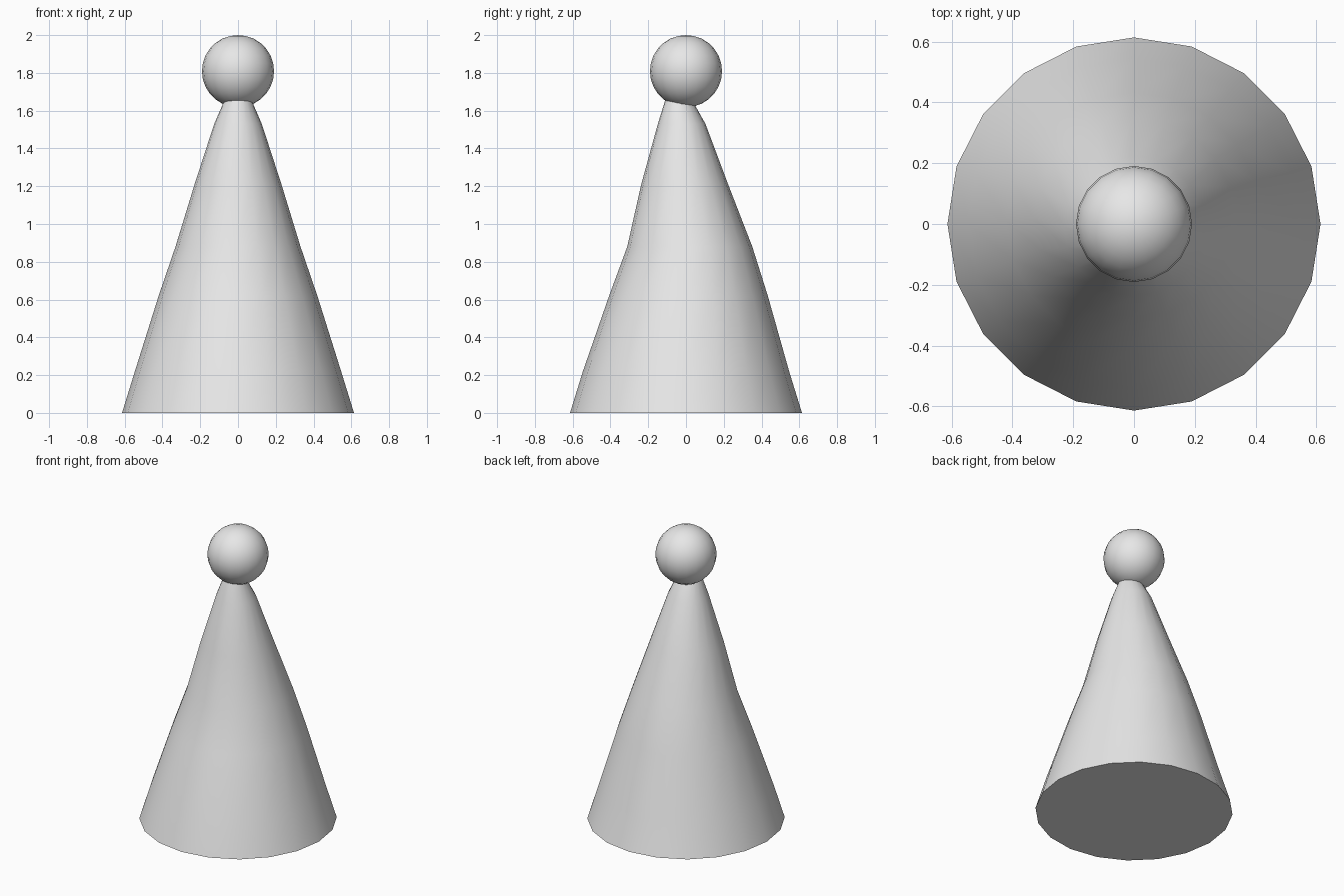
import bpy, bmesh
from math import cos, sin, pi, radians

default = bpy.data.objects.get("Cube")
if default:
    bpy.data.objects.remove(default, do_unlink=True)

SIDES = 20

# Single plain grey
grey = bpy.data.materials.new("light grey")
grey.use_nodes = True
color = (0.8, 0.8, 0.8, 1)
grey.diffuse_color = color
grey.node_tree.nodes["Principled BSDF"].inputs["Base Color"].default_value = color


def add_object(name, bm):
    mesh = bpy.data.meshes.new(name)
    bmesh.ops.recalc_face_normals(bm, faces=bm.faces)
    bm.to_mesh(mesh)
    bm.free()
    mesh.materials.append(grey)
    obj = bpy.data.objects.new(name, mesh)
    bpy.context.collection.objects.link(obj)
    bpy.ops.object.select_all(action='DESELECT')
    obj.select_set(True)
    bpy.context.view_layer.objects.active = obj
    bpy.ops.object.shade_smooth_by_angle(angle=radians(40))
    return obj


# Cone with a slightly bent spine: (height, radius, y offset) of each ring
profile = [
    (0.00, 0.614, 0.0),
    (0.22, 0.546, 0.0),
    (0.62, 0.420, 0.013),
    (0.88, 0.331, 0.02),
    (1.21, 0.230, -0.007),
    (1.53, 0.126, -0.023),
    (1.65, 0.074, -0.038),
    (1.74, 0.030, -0.05),
]
bm = bmesh.new()
rings = []
for z, r, y in profile:
    angles = [2 * pi * i / SIDES for i in range(SIDES)]
    rings.append([bm.verts.new((r * cos(a), y + r * sin(a), z)) for a in angles])
for low, high in zip(rings, rings[1:]):
    for i in range(SIDES):
        j = (i + 1) % SIDES
        bm.faces.new((low[i], low[j], high[j], high[i]))
bm.faces.new(rings[0])
bm.faces.new(rings[-1])
add_object("cone_body", bm)

# Ball on the tip
bm = bmesh.new()
bmesh.ops.create_uvsphere(bm, u_segments=SIDES, v_segments=14, radius=0.191)
ball = add_object("top_ball", bm)
ball.location.z = 1.809
